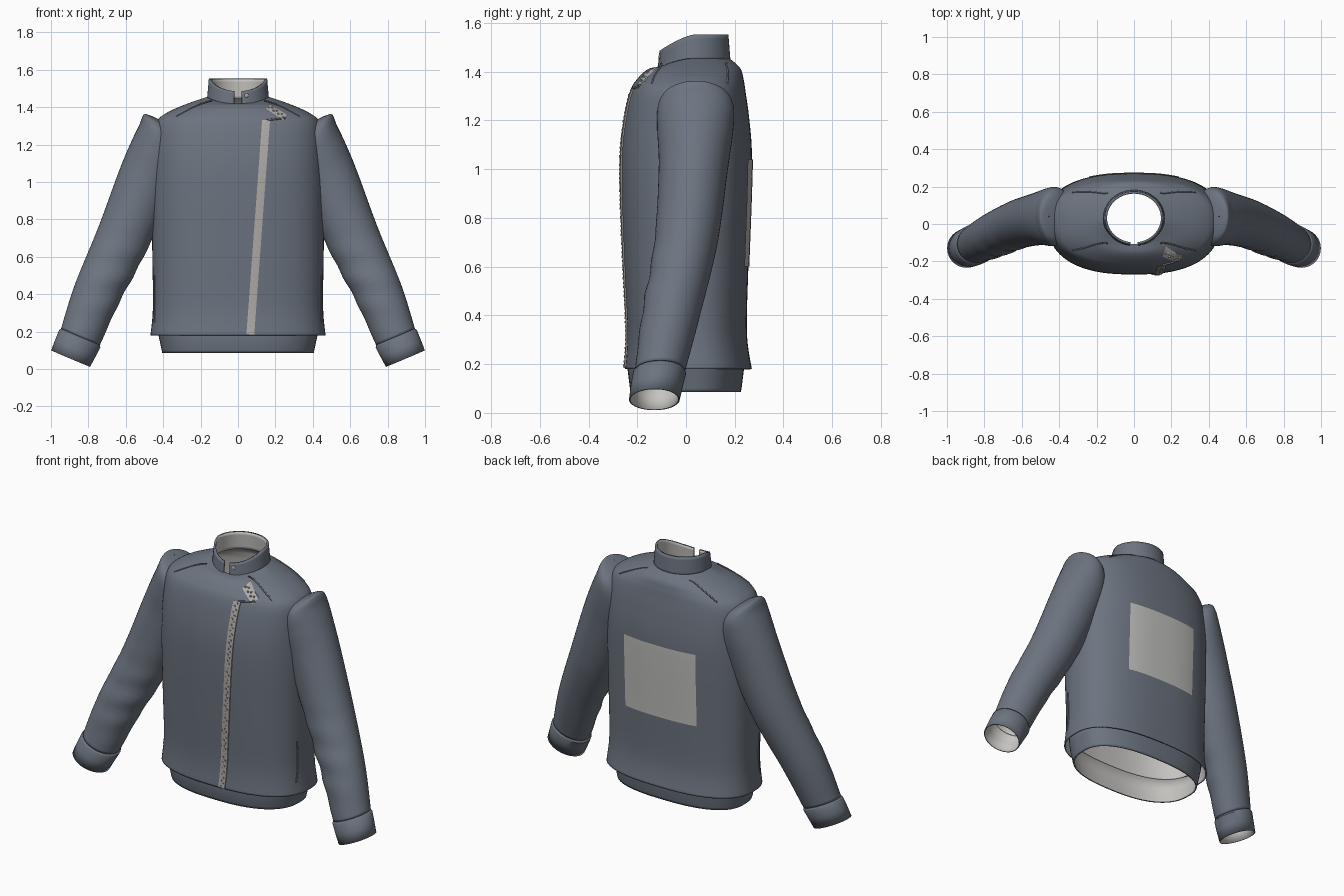
import bpy, bmesh, math
from mathutils import Vector

cube = bpy.data.objects.get("Cube")
if cube:
    bpy.data.objects.remove(cube)


def material(name, rgb):
    m = bpy.data.materials.new(name)
    m.use_nodes = True
    m.diffuse_color = (*rgb, 1)
    m.node_tree.nodes["Principled BSDF"].inputs["Base Color"].default_value = (*rgb, 1)
    return m


CLOTH = material("slate cloth", (0.15, 0.175, 0.215))
LINING = material("pale lining", (0.56, 0.55, 0.53))
TAPE = material("zip grey", (0.42, 0.41, 0.39))
PATCH = material("patch grey", (0.52, 0.52, 0.51))


def spline(keys, t):
    """Smooth value through a list of key tuples, t from 0 to 1."""
    f = t * (len(keys) - 1)
    i = min(int(f), len(keys) - 2)
    f -= i
    a, b, c, d = (keys[max(0, min(len(keys) - 1, i + k))] for k in (-1, 0, 1, 2))
    return [q + 0.5 * f * (r - p + f * (2 * p - 5 * q + 4 * r - s + f * (3 * (q - r) + s - p)))
            for p, q, r, s in zip(a, b, c, d)]


def loft(name, rings, mats, closed=True, thick=0.0, mirror=False):
    """Skin a grid of points; thickness goes inward with the second material."""
    bm = bmesh.new()
    rows = [[bm.verts.new(p) for p in ring] for ring in rings]
    n = len(rows[0])
    for lo, hi in zip(rows, rows[1:]):
        for j in range(n if closed else n - 1):
            k = (j + 1) % n
            bm.faces.new((lo[j], lo[k], hi[k], hi[j]))
    mesh = bpy.data.meshes.new(name)
    bm.to_mesh(mesh)
    bm.free()
    ob = bpy.data.objects.new(name, mesh)
    bpy.context.collection.objects.link(ob)
    for m in mats:
        mesh.materials.append(m)
    if mirror:
        ob.modifiers.new("mirror", "MIRROR").use_mirror_merge = False
    if thick:
        s = ob.modifiers.new("thickness", "SOLIDIFY")
        s.thickness, s.offset = thick, -1
        s.material_offset = len(mats) - 1
    bpy.ops.object.select_all(action="DESELECT")
    ob.select_set(True)
    bpy.context.view_layer.objects.active = ob
    bpy.ops.object.shade_smooth_by_angle(angle=math.radians(40))
    return ob


def oval(z, hx, front, back, n, dip=0.0, count=96):
    """Rounded horizontal section with separate front and back depth."""
    pts = []
    for i in range(count):
        a = math.tau * i / count
        c, s = math.cos(a), math.sin(a)
        depth = back - 0.02 if s > 0 else 0.02 - front
        x = hx * math.copysign(abs(c) ** (2 / n), c)
        y = 0.02 + depth * math.copysign(abs(s) ** (2 / n), s)
        pts.append((x, y, z - dip * max(0, -s) ** 1.5))
    return pts


# Torso: height, half width, front, back, squareness, neckline dip
TORSO = [(0.18, 0.468, -0.25, 0.27, 2.5, 0), (0.33, 0.455, -0.242, 0.25, 2.5, 0),
         (0.6, 0.458, -0.255, 0.256, 2.5, 0), (0.9, 0.462, -0.268, 0.267, 2.5, 0),
         (1.08, 0.458, -0.268, 0.27, 2.5, 0), (1.22, 0.45, -0.252, 0.258, 2.5, 0),
         (1.32, 0.436, -0.23, 0.244, 2.4, 0), (1.37, 0.38, -0.2, 0.236, 2.3, 0),
         (1.415, 0.28, -0.155, 0.222, 2.2, 0.004), (1.455, 0.165, -0.108, 0.178, 2, 0.035)]
STEPS = 72
levels = [spline(TORSO, i / STEPS) for i in range(STEPS + 1)]
loft("torso", [oval(*k) for k in levels], [CLOTH, LINING], thick=0.008)


def on_torso(x, z, front=True, lift=0.004):
    """Point on the torso at a given x and height."""
    i = next((i for i in range(STEPS) if levels[i + 1][0] >= z), STEPS - 1)
    a, b = levels[i], levels[i + 1]
    f = (z - a[0]) / (b[0] - a[0])
    _, hx, yf, yb, n, _ = (p + f * (q - p) for p, q in zip(a, b))
    h = max(0, 1 - min(1, abs(x) / hx) ** n) ** (1 / n)
    y = 0.02 + (yf - 0.02) * h - lift if front else 0.02 + (yb - 0.02) * h + lift
    return Vector((x, y, z))


# Waistband
loft("waistband", [oval(0.085, 0.405, -0.225, 0.225, 2.5), oval(0.1, 0.408, -0.23, 0.228, 2.5),
                   oval(0.18, 0.425, -0.24, 0.238, 2.5), oval(0.25, 0.44, -0.232, 0.24, 2.5)],
     [CLOTH, LINING], thick=0.008)

# Back patch
loft("back_patch", [[on_torso(0.24 - 0.48 * j / 24, 0.6 + 0.44 * i / 24, False)
                     for j in range(25)] for i in range(25)], [PATCH], closed=False)


# Stand collar, split at the front
def collar_ring(h):
    ring = []
    for i in range(73):
        a = -math.pi / 2 + 0.13 + (math.tau - 0.26) * i / 72
        c, s = math.cos(a), math.sin(a)
        fall = max(0, -s) ** 1.4
        low, high = 1.445 - 0.045 * fall, 1.552 - 0.067 * fall
        r = 1.06 - 0.06 * h
        ring.append((0.156 * r * c, 0.032 + 0.142 * r * s, low + h * (high - low)))
    return ring


loft("collar", [collar_ring(i / 6) for i in range(7)], [CLOTH, LINING], closed=False, thick=0.012)
bpy.ops.mesh.primitive_uv_sphere_add(segments=16, ring_count=8, radius=0.011,
                                     location=(0.045, -0.107, 1.462))
snap = bpy.context.object
snap.name = "collar_snap"
snap.scale.y = 0.5
snap.data.materials.append(TAPE)

# Sleeves: centre, half width, half depth, from cuff to shoulder
SLEEVE = [(0.842, -0.107, 0.172, 0.113, 0.103), (0.755, -0.062, 0.40, 0.128, 0.119),
          (0.615, 0.0, 0.70, 0.144, 0.13), (0.495, 0.03, 1.0, 0.153, 0.142),
          (0.44, 0.038, 1.16, 0.142, 0.156), (0.425, 0.04, 1.26, 0.112, 0.155),
          (0.433, 0.04, 1.315, 0.085, 0.125), (0.45, 0.04, 1.343, 0.05, 0.07),
          (0.455, 0.04, 1.35, 0.002, 0.002)]


def arm_ring(k, fold=0.0):
    x, y, z, ru, rv = k
    ring = []
    for i in range(48):
        a = math.tau * i / 48
        w = 1 + fold * math.sin(z * 42 + 2 * math.cos(a)) * max(0, 0.3 - math.sin(a + 0.5))
        ring.append((x + 0.92 * ru * w * math.cos(a), y + rv * w * math.sin(a),
                     z + 0.39 * ru * w * math.cos(a)))
    return ring


arm = [spline(SLEEVE, i / 80) for i in range(81)]
loft("sleeves", [arm_ring(k, 0.03 * math.exp(-((k[2] - 0.5) / 0.2) ** 2)) for k in arm],
     [CLOTH, LINING], thick=0.004, mirror=True)
CUFF = [(0.895, -0.13, 0.055, 0.113, 0.104), (0.87, -0.12, 0.11, 0.117, 0.107),
        (0.846, -0.109, 0.162, 0.12, 0.109), (0.842, -0.107, 0.172, 0.112, 0.102)]
loft("cuffs", [arm_ring(k) for k in CUFF], [CLOTH, LINING], thick=0.006, mirror=True)


# Zips: a raised tape with rows of teeth
def zip_tape(name, start, end, width, teeth):
    a, b = Vector(start), Vector(end)
    side = Vector((b.y - a.y, a.x - b.x)).normalized() * width / 2
    rings = []
    for i in range(49):
        c = a.lerp(b, i / 48)
        rings.append([on_torso(*(c + side * s), lift=h)
                      for s, h in ((-1, 0), (-1, 0.006), (0, 0.007), (1, 0.006), (1, 0))])
    loft(name, rings, [TAPE], closed=False)
    bm = bmesh.new()
    for i in range(teeth):
        c = a.lerp(b, (i + 0.5) / teeth) + side * (0.25 if i % 2 else -0.25)
        made = bmesh.ops.create_cube(bm, size=0.009)
        bmesh.ops.translate(bm, verts=made["verts"], vec=on_torso(*c, lift=0.005))
    mesh = bpy.data.meshes.new(name + "_teeth")
    bm.to_mesh(mesh)
    bm.free()
    mesh.materials.append(TAPE)
    bpy.context.collection.objects.link(bpy.data.objects.new(name + "_teeth", mesh))


zip_tape("front_zip", (0.066, 0.185), (0.15, 1.33), 0.042, 64)
zip_tape("shoulder_zip", (0.25, 1.345), (0.16, 1.405), 0.034, 7)


# Raised seams and pocket welts
def welt(name, points, radius):
    curve = bpy.data.curves.new(name, "CURVE")
    curve.dimensions = "3D"
    curve.bevel_depth, curve.bevel_resolution = radius, 2
    line = curve.splines.new("POLY")
    line.points.add(len(points) - 1)
    for p, q in zip(line.points, points):
        p.co = (*q, 1)
    curve.materials.append(CLOTH)
    bpy.context.collection.objects.link(bpy.data.objects.new(name, curve))


for label, sx in (("left", 1), ("right", -1)):
    for where, front in (("front", True), ("back", False)):
        welt(f"{label}_{where}_shoulder_seam",
             [on_torso(sx * (0.14 + 0.19 * i / 12), 1.435 - 0.085 * (i / 12) ** 1.3, front, 0)
              for i in range(13)], 0.004)
    welt(f"{label}_pocket_welt",
         [on_torso(sx * 0.445, 0.25 + 0.25 * i / 12, True, 0) for i in range(13)], 0.005)
welt("placket_edge", [on_torso(0.152 + 0.1 * i / 8, 1.33 + 0.012 * i / 8, True, 0.002)
                      for i in range(9)], 0.005)
